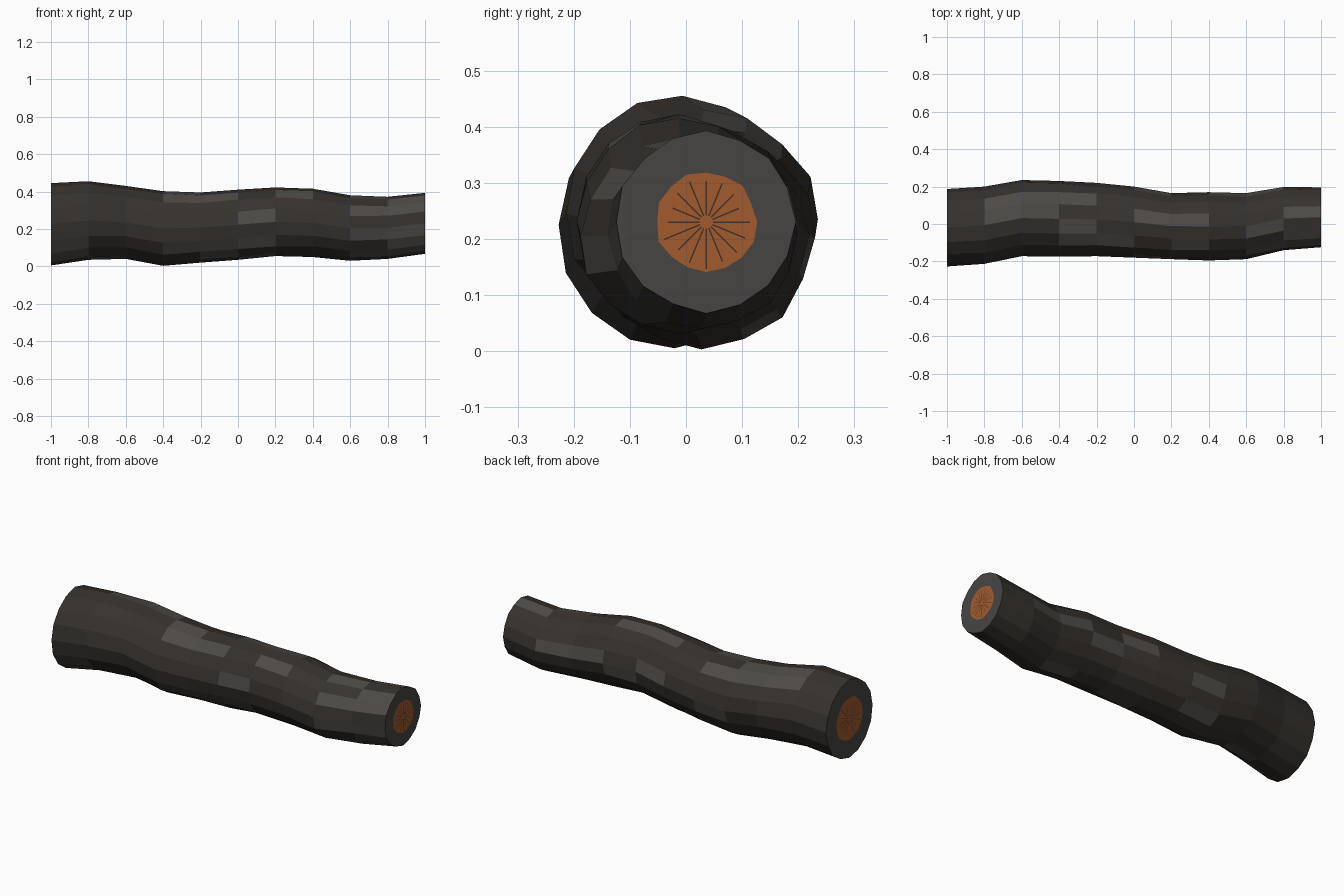
import bpy, math, random

if "Cube" in bpy.data.objects:
    bpy.data.objects.remove(bpy.data.objects["Cube"])
random.seed(4)
SIDES = 16

def material(name, rgb):
    m = bpy.data.materials.new(name)
    m.diffuse_color = (*rgb, 1)
    m.use_nodes = True
    m.node_tree.nodes["Principled BSDF"].inputs["Base Color"].default_value = m.diffuse_color
    return m

char = material("char", (0.036, 0.031, 0.027))
ash = material("ash", (0.075, 0.069, 0.063))
cut = material("charred_cut", (0.062, 0.060, 0.056))
ember = material("ember", (0.36, 0.105, 0.028))
crack_mat = material("crack", (0.06, 0.03, 0.02))

def add(name, verts, faces, mats, slots):
    me = bpy.data.meshes.new(name)
    me.from_pydata(verts, [], faces)
    for m in mats:
        me.materials.append(m)
    for p, s in zip(me.polygons, slots):
        p.material_index = s
    me.update()
    ob = bpy.data.objects.new(name, me)
    bpy.context.collection.objects.link(ob)
    return ob

# Log outline every 0.2 along x: (top z, bottom z, back y, front y)
RINGS = [(.445, .005, .187, -.227), (.455, .035, .200, -.213),
         (.430, .040, .235, -.172), (.402, .003, .230, -.175),
         (.395, .020, .220, -.172), (.410, .035, .200, -.180),
         (.422, .055, .165, -.188), (.415, .050, .170, -.195),
         (.380, .030, .165, -.188), (.372, .040, .198, -.140),
         (.393, .067, .196, -.124)]

verts = []
for i, (t, b, y1, y0) in enumerate(RINGS):
    for k in range(SIDES):
        a = 2 * math.pi * k / SIDES
        j = 1 if k % 4 == 0 else random.uniform(.965, 1.02)
        verts.append((-1 + .2 * i, (y0 + y1) / 2 + (y1 - y0) / 2 * math.cos(a) * j,
                      (t + b) / 2 + (t - b) / 2 * math.sin(a) * j))

# Bark: char with patches of ash (segment, side)
patches = {(1, 2), (1, 3), (2, 2), (2, 3), (3, 2), (3, 4), (3, 5), (4, 5), (5, 3),
           (5, 7), (6, 3), (6, 5), (8, 4), (8, 6), (8, 8), (9, 3), (9, 6), (9, 5), (9, 8)}
faces, slots = [], []
for i in range(len(RINGS) - 1):
    for k in range(SIDES):
        n = (k + 1) % SIDES
        a = i * SIDES
        faces.append((a + k, a + n, a + SIDES + n, a + SIDES + k))
        under = (k > 8 or k < 2) and random.random() < .18
        slots.append(1 if (i, k) in patches or under else 0)
last = (len(RINGS) - 1) * SIDES
faces += [tuple(reversed(range(SIDES))), tuple(range(last, last + SIDES))]
slots += [2, 2]
bark = add("charred_log", verts, faces, [char, ash, cut], slots)
# make every normal point outward
import bmesh
bm = bmesh.new()
bm.from_mesh(bark.data)
bmesh.ops.recalc_face_normals(bm, faces=bm.faces)
bm.to_mesh(bark.data)
bm.free()

# Glowing core and radial cracks at each cut end
def end_core(name, ring, side, radius):
    t, b, y1, y0 = RINGS[ring]
    cy, cz = (y0 + y1) / 2, (t + b) / 2
    def pt(r, a, lift):
        return (side * (1 + lift), cy + r * math.cos(a), cz + r * math.sin(a))
    order = range(SIDES) if side > 0 else range(SIDES - 1, -1, -1)
    step = 2 * math.pi / SIDES
    add(name + "_ember_core",
        [pt(radius * random.uniform(.98, 1.05), k * step, .001) for k in order],
        [tuple(range(SIDES))], [ember], [0])
    cv, cf = [], []
    for k in range(SIDES):
        a, n = k * step, len(cv)
        length, w = radius * random.uniform(.72, .95), .0013
        cv += [pt(.012, a - side * w / .012, .002), pt(length, a - side * w / length, .002),
               pt(length, a + side * w / length, .002), pt(.012, a + side * w / .012, .002)]
        cf.append((n, n + 1, n + 2, n + 3))
    add(name + "_cracks", cv, cf, [crack_mat], [0] * SIDES)

end_core("right", 10, 1, .088)
end_core("left", 0, -1, .115)
